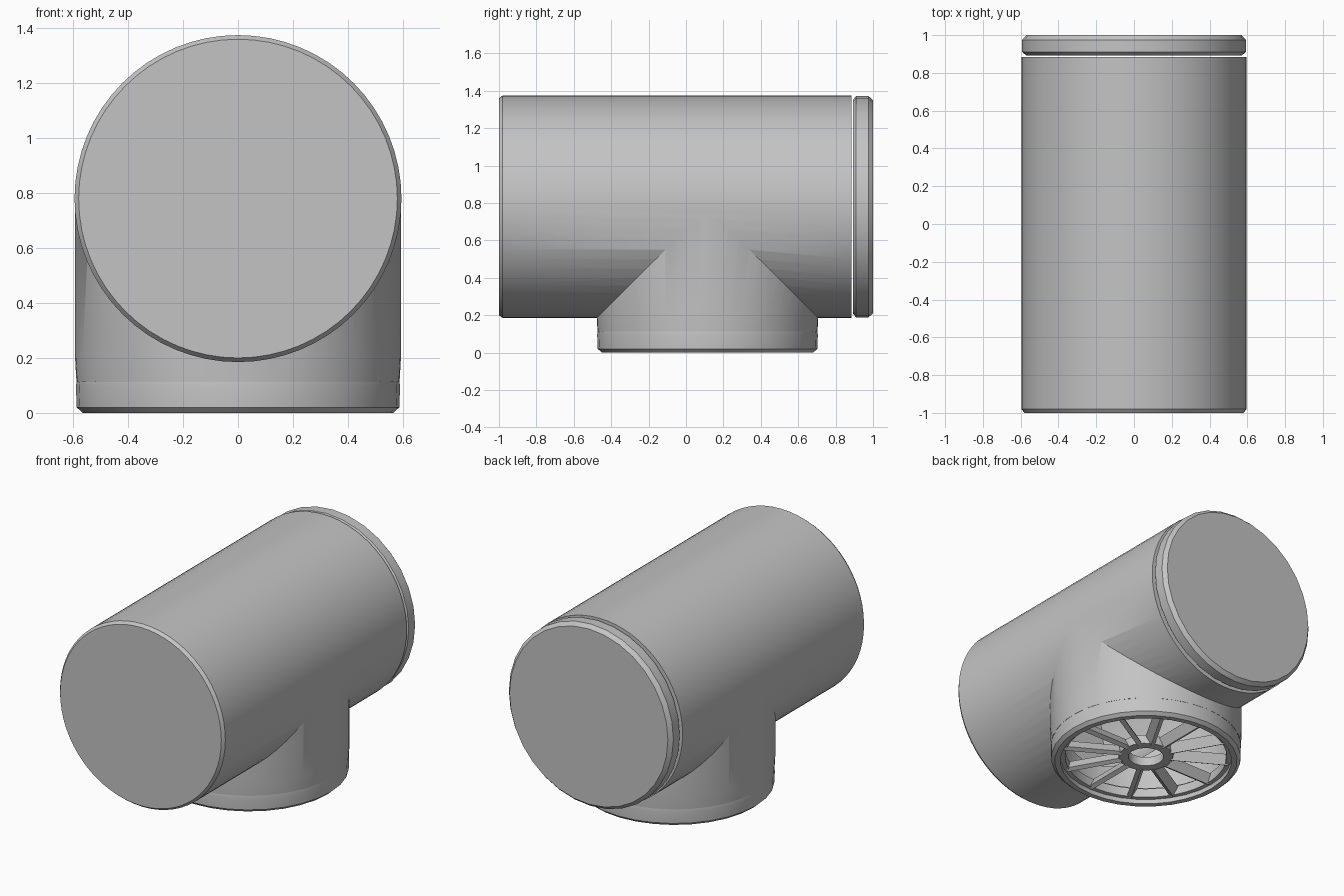
import bpy
import bmesh
import math
from mathutils import Matrix

cube = bpy.data.objects.get("Cube")
if cube:
    bpy.data.objects.remove(cube, do_unlink=True)

AXIS_Z = 0.78      # height of the main pipe centre line
BRANCH_Y = 0.115   # position of the branch centre line
ALONG_Y = Matrix.Translation((0, 0, AXIS_Z)) @ Matrix.Rotation(-math.pi / 2, 4, "X")
ALONG_Z = Matrix.Translation((0, BRANCH_Y, 0))

grey = bpy.data.materials.new("pipe grey")
grey.use_nodes = True
colour = (0.55, 0.55, 0.55, 1)
grey.diffuse_color = colour
grey.node_tree.nodes["Principled BSDF"].inputs["Base Color"].default_value = colour


def finish(name, bm):
    bmesh.ops.remove_doubles(bm, verts=bm.verts, dist=1e-5)
    bmesh.ops.recalc_face_normals(bm, faces=bm.faces)
    mesh = bpy.data.meshes.new(name)
    bm.to_mesh(mesh)
    bm.free()
    mesh.materials.append(grey)
    obj = bpy.data.objects.new(name, mesh)
    bpy.context.collection.objects.link(obj)
    return obj


def lathe(name, profile, matrix, closed=False, sides=64):
    """Turn (radius, height) points about an axis; open profiles get flat ends."""
    bm = bmesh.new()
    rings = []
    for r, h in profile:
        rings.append([bm.verts.new(matrix @ Matrix.Rotation(math.tau * i / sides, 4, "Z")
                      @ Matrix.Translation((r, 0, h)).translation) for i in range(sides)])
    pairs = list(zip(rings, rings[1:]))
    if closed:
        pairs.append((rings[-1], rings[0]))
    else:
        bm.faces.new(rings[0])
        bm.faces.new(rings[-1])
    for a, b in pairs:
        for i in range(sides):
            j = (i + 1) % sides
            bm.faces.new((a[i], a[j], b[j], b[i]))
    return finish(name, bm)


def combine(target, tool, operation):
    mod = target.modifiers.new("combine", "BOOLEAN")
    mod.operation, mod.object, mod.solver = operation, tool, "EXACT"
    bpy.context.view_layer.objects.active = target
    bpy.ops.object.modifier_apply(modifier=mod.name)
    bpy.data.objects.remove(tool, do_unlink=True)


# Tee body: two joined pipes, hollowed, closed at the front
body = lathe("tee_body", [(0.58, -1), (0.595, -0.98), (0.595, 0.885)], ALONG_Y)
branch = lathe("branch", [(0.588, 0.112), (0.593, 0.2), (0.593, AXIS_Z)], ALONG_Z)
combine(body, branch, "UNION")
bore = lathe("bore", [(0.55, -0.95), (0.55, 0.95)], ALONG_Y)
combine(body, bore, "DIFFERENCE")
branch_bore = lathe("branch_bore", [(0.546, -0.1), (0.546, AXIS_Z)], ALONG_Z)
combine(body, branch_bore, "DIFFERENCE")

# Rear cap, with a hairline gap to the body
cap = lathe("rear_cap", [(0.57, 0.892), (0.592, 0.91), (0.592, 0.975), (0.57, 1)], ALONG_Y, sides=32)

# Collar around the lower opening
collar = lathe("branch_collar", [(0.565, 0), (0.587, 0.02), (0.59, 0.095), (0.588, 0.112),
                                 (0.53, 0.112), (0.53, 0)], ALONG_Z, closed=True, sides=32)

# Grille inside the collar: rim, hub ring and tilted vanes
rim = lathe("grille_rim", [(0.5, 0.03), (0.535, 0.03), (0.535, 0.09), (0.5, 0.09)], ALONG_Z, closed=True)
hub = lathe("grille_hub", [(0.11, 0.03), (0.17, 0.03), (0.17, 0.09), (0.11, 0.09)],
            ALONG_Z, closed=True, sides=16)
bm = bmesh.new()
VANES = 12
for i in range(VANES):
    place = (Matrix.Translation((0, BRANCH_Y, 0.06))
             @ Matrix.Rotation(math.tau * i / VANES, 4, "Z")
             @ Matrix.Translation((0.335, 0, 0))
             @ Matrix.Rotation(0.5, 4, "X")
             @ Matrix.Diagonal((0.36, 0.03, 0.07, 1)))
    bmesh.ops.create_cube(bm, size=1, matrix=place)
vanes = finish("grille_vanes", bm)

# Smooth shading with crisp edges
bpy.ops.object.select_all(action="DESELECT")
for obj in (body, cap, collar, rim, hub):
    obj.select_set(True)
bpy.context.view_layer.objects.active = body
bpy.ops.object.shade_smooth_by_angle(angle=math.radians(30))
